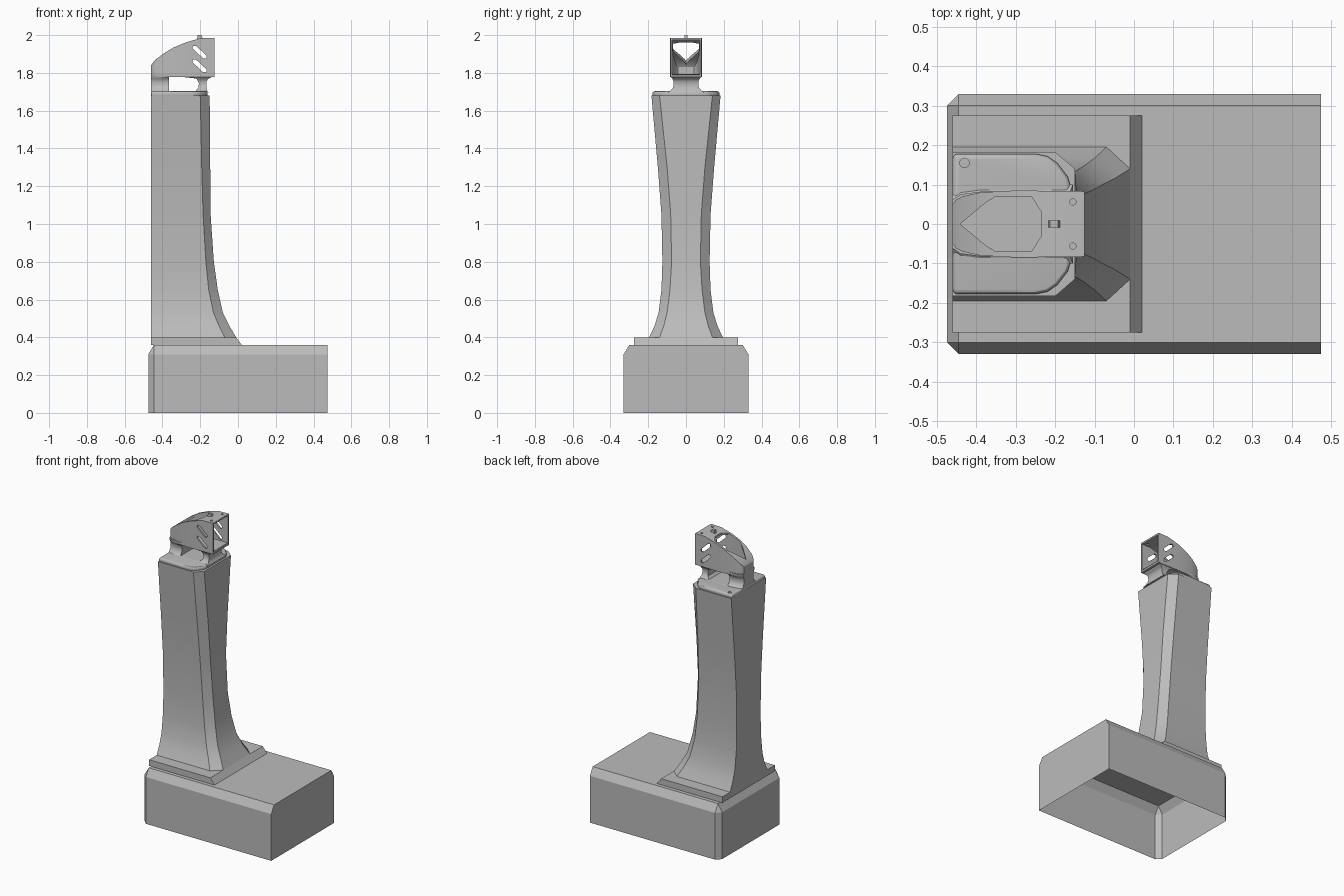
import bpy, bmesh, math

cube = bpy.data.objects.get("Cube")
if cube:
    bpy.data.objects.remove(cube)

grey = bpy.data.materials.new("plain grey")
grey.use_nodes = True
GREY = (0.5, 0.5, 0.5, 1)
grey.diffuse_color = GREY
grey.node_tree.nodes["Principled BSDF"].inputs["Base Color"].default_value = GREY


def mirrored(half):
    """Closed outline from the +y half, listed from -x to +x."""
    return list(half) + [(x, -y) for x, y in reversed(half)]


def loft(name, rings, floor=True):
    """Skin a stack of equal-length rings and cap the ends."""
    bm = bmesh.new()
    loops = [[bm.verts.new(p) for p in ring] for ring in rings]
    n = len(loops[0])
    for a, b in zip(loops, loops[1:]):
        for i in range(n):
            j = (i + 1) % n
            bm.faces.new((a[i], a[j], b[j], b[i]))
    bm.faces.new(loops[-1])
    if floor:
        bm.faces.new(loops[0][::-1])
    bmesh.ops.remove_doubles(bm, verts=bm.verts, dist=0.0005)
    bmesh.ops.recalc_face_normals(bm, faces=bm.faces)
    mesh = bpy.data.meshes.new(name)
    bm.to_mesh(mesh)
    bm.free()
    mesh.materials.append(grey)
    obj = bpy.data.objects.new(name, mesh)
    bpy.context.collection.objects.link(obj)
    return obj


def upright(name, outline, z0, z1):
    return loft(name, [[(x, y, z) for x, y in outline] for z in (z0, z1)])


def sideways(name, profile, y0, y1):
    return loft(name, [[(x, y, z) for x, z in profile] for y in (y0, y1)])


def apply(obj, mod):
    bpy.context.view_layer.objects.active = obj
    bpy.ops.object.modifier_apply(modifier=mod.name)


def combine(obj, tool, operation="DIFFERENCE"):
    mod = obj.modifiers.new("combine", "BOOLEAN")
    mod.operation = operation
    mod.solver = "EXACT"
    mod.object = tool
    apply(obj, mod)
    bpy.data.objects.remove(tool)


def smooth(obj, angle=30):
    bpy.ops.object.select_all(action="DESELECT")
    obj.select_set(True)
    bpy.context.view_layer.objects.active = obj
    bpy.ops.object.shade_smooth_by_angle(angle=math.radians(angle))


def disc(x, y, r):
    return [(x + r * math.cos(k * math.pi / 8), y + r * math.sin(k * math.pi / 8))
            for k in range(16)]


# Hollow base, chamfered on the top and at one end, open underneath
foot = mirrored([(-.475, .3), (-.445, .33), (.475, .33)])
crown = mirrored([(-.445, .3), (-.445, .3), (.475, .3)])
loft("base", [[(x, y, z) for x, y in ring]
              for ring, z in ((foot, 0), (foot, .31), (crown, .36))], floor=False)

# Plinth plate with one sloping edge
sideways("plinth", [(-.46, .36), (.02, .36), (-.01, .4), (-.46, .4)], -.275, .275)

# Waisted column: height, side edge x, front edge x, side half width, front half width
sections = [(.4, -.07, -.01, .195, .14), (.46, -.1, -.045, .167, .118),
            (.53, -.13, -.08, .145, .1), (.65, -.155, -.107, .13, .085),
            (.8, -.17, -.128, .125, .076), (1.05, -.185, -.145, .13, .081),
            (1.3, -.192, -.147, .149, .1), (1.68, -.2, -.15, .183, .14)]
column = loft("column", [[(x, y, z) for x, y in mirrored([(-.46, w), (a, w), (b, v)])]
                         for z, a, b, w, v in sections])
smooth(column)

# Rounded cap plate with a bolt hole
cap = upright("cap", mirrored([(-.46, .178), (-.25, .178), (-.22, .172), (-.195, .155),
                               (-.168, .12), (-.162, .1)]), 1.67, 1.703)
bevel = cap.modifiers.new("round", "BEVEL")
bevel.width = .012
bevel.segments = 3
apply(cap, bevel)
combine(cap, upright("hole", disc(-.43, .155, .012), 1.685, 1.75))
smooth(cap)

# Flared neck, cut through to leave two legs
flare = [(1.695, .1, -.155), (1.705, .083, -.162), (1.72, .07, -.166), (1.735, .065, -.168),
         (1.755, .065, -.166), (1.768, .071, -.158), (1.778, .08, -.14), (1.795, .082, -.127)]
neck = loft("neck", [[(x, y, z) for x, y in
                      mirrored([(-.46, w * .75), (-.44, w * .92), (-.39, w), (end, w)])]
                     for z, w, end in flare])
combine(neck, sideways("gap", [(-.365, 1.704), (-.225, 1.704), (-.21, 1.72), (-.207, 1.745),
                               (-.22, 1.77), (-.35, 1.785), (-.365, 1.778)], -.2, .2))
smooth(neck)

# Hooded head: a curved profile trimmed to a rounded plan
arc = [(-.46, 1.84), (-.45, 1.855), (-.43, 1.875), (-.39, 1.905), (-.34, 1.935),
       (-.28, 1.96), (-.24, 1.972), (-.2, 1.983)]
plan = [(-.46, .05), (-.452, .061), (-.435, .07), (-.39, .08), (-.3, .085)]


def hood(name, t, end, low, high):
    profile = [(-.46 + t, low)] + [(x + t, z - t * .8) for x, z in arc]
    profile += [(end, high), (end, low)]
    body = sideways(name, profile, -.2, .2)
    trim = mirrored([(x + t * .8, y - t) for x, y in plan] + [(end + .001, .083 - t)])
    combine(body, upright("trim", trim, 1.5, 2.2), "INTERSECT")
    return body


head = hood("head", 0, -.125, 1.778, 1.985)
combine(head, hood("cavity", .011, .05, 1.79, 1.975))

# Opening in the roof, slots in the sides and small bolt holes
roof = mirrored([(-.44, .001), (-.375, .055), (-.35, .07), (-.26, .07), (-.235, .03)])
combine(head, upright("roof_opening", roof, 1.81, 2.1))
for z in (1.91, 1.837):
    slot = [(-.242, z + .02), (-.238, z + .033), (-.222, z + .033), (-.168, z - .017),
            (-.168, z - .033), (-.185, z - .033)]
    combine(head, sideways("slot", slot, -.2, .2))
for side in (-1, 1):
    combine(head, upright("hole", disc(-.155, side * .056, .008), 1.95, 2.1))
smooth(head)

# Sight nub on the roof
sideways("nub", [(-.218, 1.975), (-.185, 1.975), (-.193, 2), (-.213, 2)], -.009, .009)
